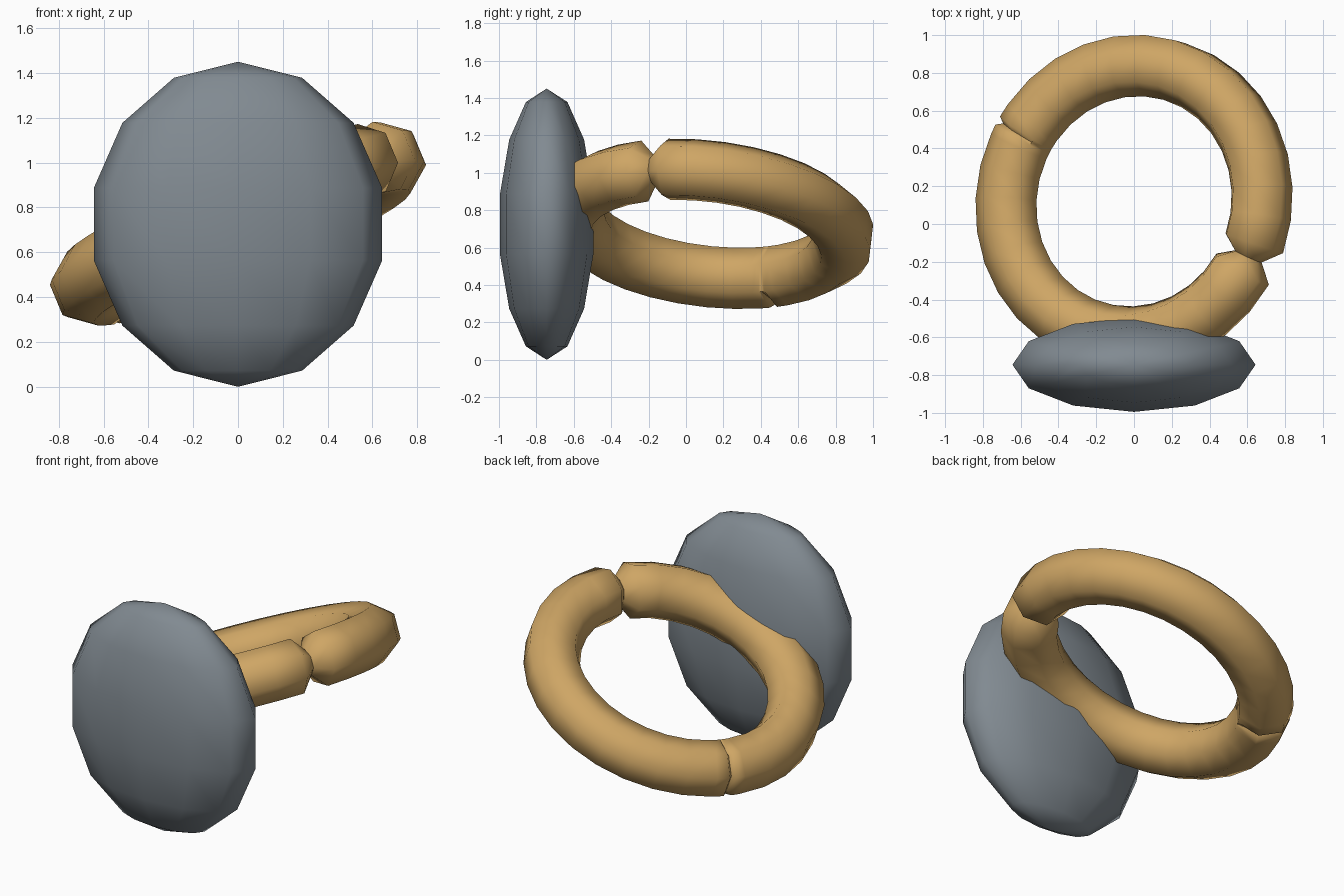
import bpy, bmesh, math
from mathutils import Matrix, Vector

if "Cube" in bpy.data.objects:
    bpy.data.objects.remove(bpy.data.objects["Cube"])


def material(name, rgb):
    m = bpy.data.materials.new(name)
    m.diffuse_color = (*rgb, 1)
    m.use_nodes = True
    m.node_tree.nodes["Principled BSDF"].inputs["Base Color"].default_value = m.diffuse_color
    return m


def add_object(name, bm, mat, angle):
    bmesh.ops.recalc_face_normals(bm, faces=bm.faces)
    mesh = bpy.data.meshes.new(name)
    bm.to_mesh(mesh)
    bm.free()
    mesh.materials.append(mat)
    ob = bpy.data.objects.new(name, mesh)
    bpy.context.collection.objects.link(ob)
    bpy.context.view_layer.objects.active = ob
    ob.select_set(True)
    bpy.ops.object.shade_smooth_by_angle(angle=math.radians(angle))
    ob.select_set(False)
    return ob


gold = material("warm gold", (0.62, 0.38, 0.13))
slate = material("slate grey", (0.22, 0.255, 0.285))

# Flattened oval plate
bm = bmesh.new()
bmesh.ops.create_uvsphere(bm, u_segments=12, v_segments=7, radius=1)
bmesh.ops.scale(bm, vec=(0.66, 0.256, 0.725), verts=bm.verts)
bmesh.ops.translate(bm, vec=(0, -0.745, 0.725), verts=bm.verts)
add_object("oval_plate", bm, slate, 180)

# Tilted band: seven-sided tube swept from one broken end to the other
MAJOR, MINOR, SIDES = 0.728, 0.168, 7
START, END, STEPS = -19, 329, 30
SEAM = 150
stations = [(START + (END - START) * i / STEPS, MINOR) for i in range(STEPS + 1)]
stations = [s for s in stations if abs(s[0] - SEAM) > 4]
stations += [(SEAM - 1.6, MINOR), (SEAM, 0.135), (SEAM + 1.6, MINOR)]  # cracked seam
stations.append((335, 0.08))                                        # pinched neck
stations.sort()

bm = bmesh.new()
rings = []
for deg, r in stations:
    a = math.radians(deg)
    ring = []
    for k in range(SIDES):
        b = math.pi + math.tau * k / SIDES
        # The seam opens on the outer side only
        rr = MINOR if deg == SEAM and math.cos(b) < -0.5 else r
        d = MAJOR + rr * math.cos(b)
        ring.append(bm.verts.new((d * math.cos(a), d * math.sin(a), rr * math.sin(b))))
    rings.append(ring)
for i, ring in enumerate(rings):
    nxt = rings[(i + 1) % len(rings)]
    for k in range(SIDES):
        j = (k + 1) % SIDES
        bm.faces.new((ring[k], ring[j], nxt[j], nxt[k]))

# Lean the band so its high side is at the right, slightly forward
high = math.radians(-16)
axis = Vector((math.sin(high), -math.cos(high), 0))
tilt = Matrix.Rotation(math.radians(23.5), 4, axis)
bm.transform(Matrix.Translation((0, 0.12, 0.727)) @ tilt)
add_object("band", bm, gold, 60)
